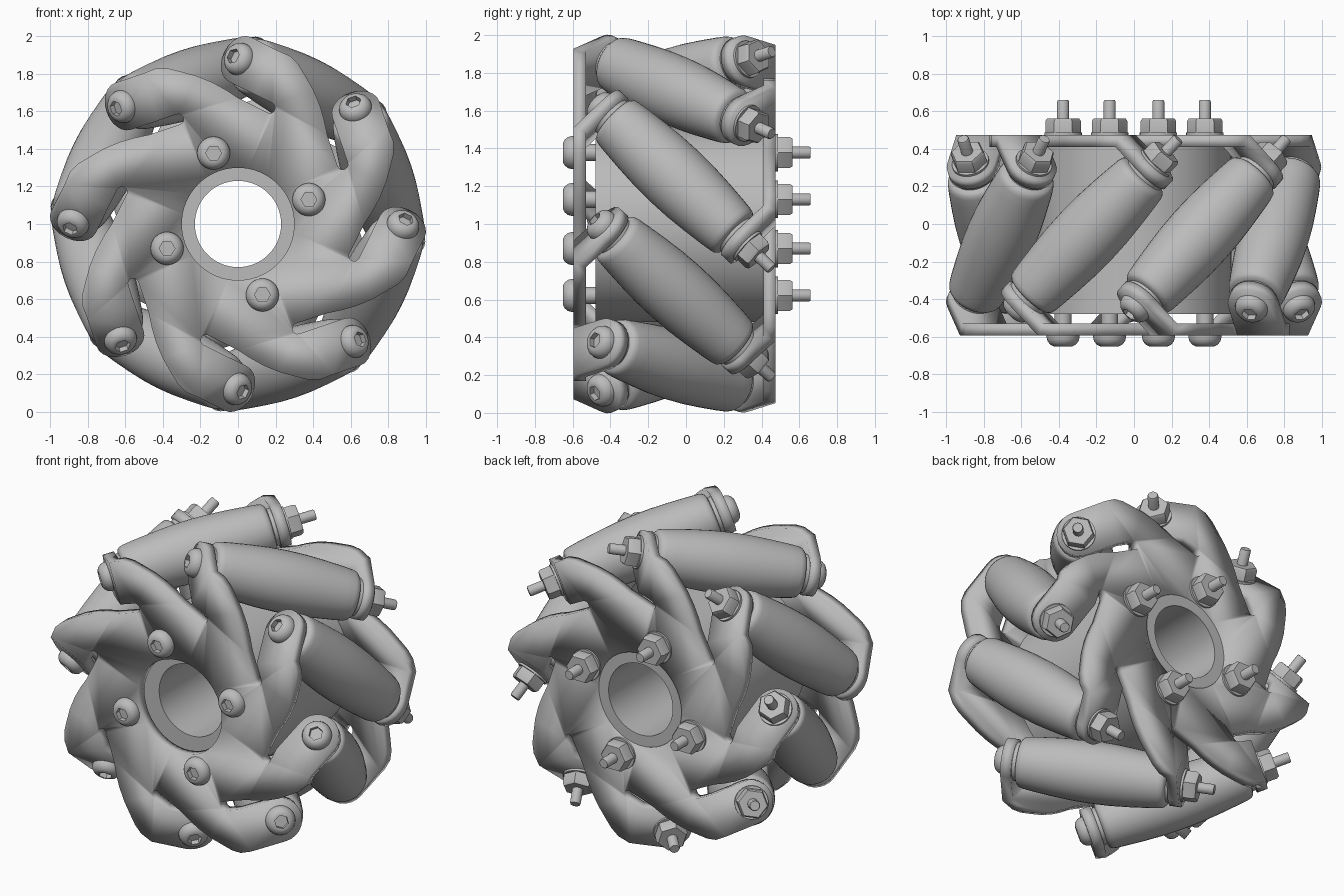
import bpy, bmesh
from math import sin, cos, pi, radians, atan2
from mathutils import Matrix, Vector

cube = bpy.data.objects.get("Cube")
if cube:
    bpy.data.objects.remove(cube)

grey = bpy.data.materials.new("plain_grey")
grey.use_nodes = True
grey.diffuse_color = (0.5, 0.5, 0.5, 1)
grey.node_tree.nodes["Principled BSDF"].inputs["Base Color"].default_value = (0.5, 0.5, 0.5, 1)

COUNT = 8
STEP = 2 * pi / COUNT
MID_Y = -0.06          # middle plane between the plates
R = 0.79               # radius of the roller centres
FIRST = radians(63.5)  # angle of the first roller
THICK = 0.065
PLATE_V = 0.5025       # plate distance from the middle plane
BEND_T = -0.2175       # tangential place of the fold


def finish(bm, name):
    bmesh.ops.recalc_face_normals(bm, faces=bm.faces)
    me = bpy.data.meshes.new(name)
    bm.to_mesh(me)
    bm.free()
    me.materials.append(grey)
    me.shade_smooth()
    me.set_sharp_from_angle(angle=radians(32))
    return me


def place(me, name, matrix):
    ob = bpy.data.objects.new(name, me)
    ob.matrix_world = matrix
    bpy.context.scene.collection.objects.link(ob)
    return ob


def lathe(name, profile, segs=30, closed=False):
    """Revolve (radius, height[, hex]) points about local z."""
    bm = bmesh.new()
    rings = []
    for p in profile:
        ring = []
        for k in range(segs):
            a = 2 * pi * k / segs
            r = p[0]
            if len(p) > 2:
                r *= cos(pi / 6) / cos(a % (pi / 3) - pi / 6)
            ring.append(bm.verts.new((r * cos(a), r * sin(a), p[1])))
        rings.append(ring)
    pairs = list(zip(rings, rings[1:]))
    if closed:
        pairs.append((rings[-1], rings[0]))
    else:
        bm.faces.new(rings[0])
        bm.faces.new(rings[-1])
    for a, b in pairs:
        for k in range(segs):
            n = (k + 1) % segs
            bm.faces.new((a[k], a[n], b[n], b[k]))
    return finish(bm, name)


def local(angle, u, t, v):
    """Radial, clockwise and axial distances to a point."""
    return Vector((u * cos(angle) + t * sin(angle), MID_Y + v,
                   1 + u * sin(angle) - t * cos(angle)))


def turn(u, t):
    """Next tooth's coordinates seen from this tooth."""
    return u * cos(STEP) - t * sin(STEP), u * sin(STEP) + t * cos(STEP)


# Side plates: flat sectors with slots, each with a folded rounded ear
def plate(name, side):
    bm = bmesh.new()
    slot_u, slot_t, half = 0.63, -0.124, 0.028
    ear_r, ear_q, c = 0.132, 0.2, cos(pi / 4)

    def slot_arc(a0, a1):
        return [(slot_u + half * sin(a0 + (a1 - a0) * k / 4),
                 slot_t + half * cos(a0 + (a1 - a0) * k / 4)) for k in range(5)]

    ear_side = slot_arc(0, pi / 2)
    far_side = [turn(*p) for p in slot_arc(-pi / 2, 0)]
    lo, hi = (R - ear_r, BEND_T), (R + ear_r, BEND_T)
    outer = [(0.926, -0.15), (0.905, -0.09), (0.87, -0.035), (0.82, 0.04),
             (0.76, 0.11), (0.70, 0.165), turn(slot_u - half, -0.3)]
    start = atan2(slot_t + half, slot_u)
    hole = [(0.3 * cos(start + STEP * k / 6), 0.3 * sin(start + STEP * k / 6))
            for k in range(6, -1, -1)]
    flat = ear_side + [lo, hi] + outer + far_side + hole
    ear = [lo]
    for k in range(13):
        a = pi * k / 12
        ear.append((R - ear_r * cos(a), ear_q + ear_r * sin(a)))
    for i in range(COUNT):
        ang = FIRST - i * STEP

        def vert(u, t, v):
            return bm.verts.new(local(ang, u, -side * t, -side * v))
        bm.faces.new([vert(u, t, -PLATE_V) for u, t in flat])
        folded = [vert(*lo, -PLATE_V)]
        folded += [vert(u, BEND_T - q * c, -PLATE_V + q * c) for u, q in ear[1:]]
        folded.append(vert(*hi, -PLATE_V))
        bm.faces.new(folded)
    bmesh.ops.remove_doubles(bm, verts=bm.verts, dist=0.0005)
    ob = place(finish(bm, name), name, Matrix())
    mod = ob.modifiers.new("thickness", 'SOLIDIFY')
    mod.thickness = THICK
    mod.offset = 0
    mod.use_even_offset = True
    return ob


plate("front_plate", -1)
plate("back_plate", 1)

# Hub drum with a through bore and a collar at the back
to_y = Matrix.Translation((0, 0, 1)) @ Matrix.Rotation(-pi / 2, 4, 'X')
hub = lathe("hub", [(0.23, -0.48), (0.52, -0.48), (0.52, 0.42), (0.3, 0.42),
                    (0.3, 0.465), (0.23, 0.465)], 64, closed=True)
place(hub, "hub", to_y)

# Shared hardware shapes, rising from z = 0
head = lathe("button_head", [(0.088, 0), (0.088, 0.012), (0.082, 0.032), (0.068, 0.049),
                             (0.05, 0.058), (0.042, 0.058, 1), (0.042, 0.025, 1)])
washer = lathe("washer", [(0.1, 0), (0.1, 0.014)])
nut = lathe("hex_nut", [(0.095, 0), (0.095, 0.06), (0.086, 0.075)], 6)
shank = lathe("bolt_end", [(0.032, 0), (0.032, 0.178), (0.028, 0.186)], 20)
spacer = lathe("spacer", [(0.045, 0), (0.045, 0.08)], 20)

# Barrel roller with rounded ends and narrow necks
half_profile = [(0.115, 0.48), (0.115, 0.455), (0.135, 0.45), (0.148, 0.437),
                (0.154, 0.415), (0.161, 0.36), (0.173, 0.24), (0.182, 0.12)]
roller = lathe("roller", [(r, -z) for r, z in half_profile] + [(0.185, 0)]
               + half_profile[::-1], 36)


def fasten(tag, matrix, back, front):
    """Washer, nut and bolt end at +z; button head at -z."""
    up = matrix @ Matrix.Translation((0, 0, back))
    place(washer, tag + "_washer", up)
    place(nut, tag + "_nut", up @ Matrix.Translation((0, 0, 0.014)))
    place(shank, tag + "_bolt_end", up)
    flip = matrix @ Matrix.Rotation(pi, 4, 'X') @ Matrix.Translation((0, 0, front))
    place(head, tag + "_bolt_head", flip)


# Rollers set at 45 degrees around the rim
for i in range(COUNT):
    ang = FIRST - i * STEP
    radial = Vector((cos(ang), 0, sin(ang)))
    axis = (Vector((sin(ang), 0, -cos(ang))) + Vector((0, 1, 0))).normalized()
    m = Matrix((radial, axis.cross(radial), axis)).transposed().to_4x4()
    m.translation = local(ang, R, 0, 0)
    place(roller, f"roller_{i + 1}", m)
    fasten(f"roller_{i + 1}", m, 0.541, 0.541)

# Four bolts clamping the plates to the hub
for i in range(4):
    a = radians(109) + i * pi / 2
    m = Matrix.Translation((0.4 * cos(a), 0, 0.4 * sin(a))) @ to_y
    fasten(f"hub_{i + 1}", m, 0.474, 0.594)
    place(spacer, f"hub_{i + 1}_spacer", m @ Matrix.Translation((0, 0, -0.55)))
